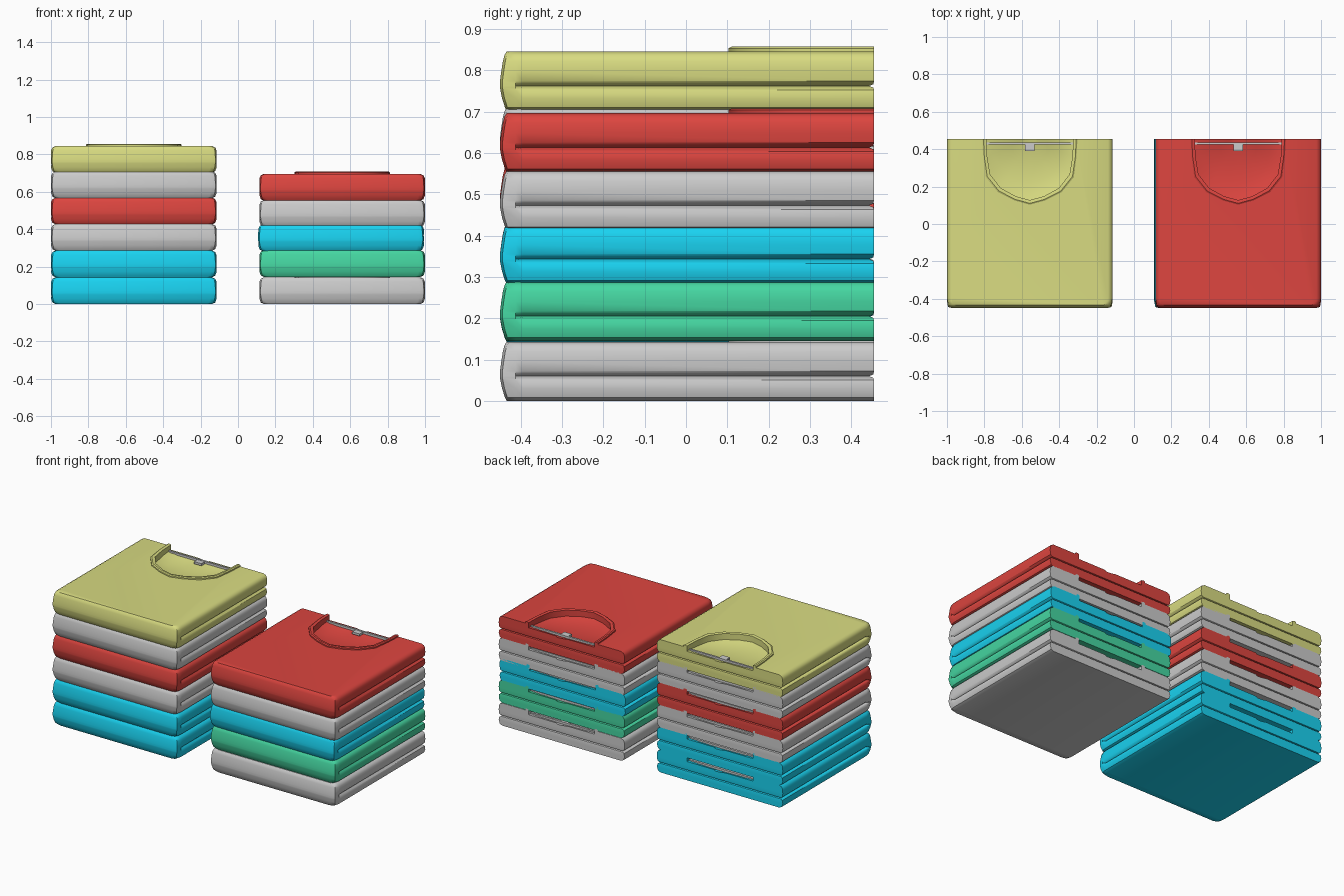
import bpy, bmesh
from mathutils import Vector

if "Cube" in bpy.data.objects:
    bpy.data.objects.remove(bpy.data.objects["Cube"])

COL = {"cyan": (0.01, 0.65, 0.88, 1), "red": (0.72, 0.06, 0.05, 1),
       "green": (0.06, 0.68, 0.36, 1), "yellow": (0.69, 0.71, 0.22, 1)}
mats = {}
for n, c in COL.items():
    mats[n] = bpy.data.materials.new(n + "_cloth")
    mats[n].diffuse_color = c

W, BACK, TOP = 0.443, 0.455, 0.143


def mesh_obj(name, verts, faces):
    me = bpy.data.meshes.new(name)
    bm = bmesh.new()
    vs = [bm.verts.new(v) for v in verts]
    for f in faces:
        bm.faces.new([vs[i] for i in f])
    bmesh.ops.recalc_face_normals(bm, faces=bm.faces)
    bm.to_mesh(me)
    bm.free()
    ob = bpy.data.objects.new(name, me)
    bpy.context.collection.objects.link(ob)
    return ob


def loft(name, rings, closed_loop=True):
    n = len(rings[0])
    faces = [tuple(range(n)), tuple((len(rings) - 1) * n + i for i in range(n))]
    for r in range(len(rings) - 1):
        for i in range(n):
            j = (i + 1) % n
            faces.append((r * n + i, r * n + j, (r + 1) * n + j, (r + 1) * n + i))
    return mesh_obj(name, [p for r in rings for p in r], faces)


def smooth(ob, angle):
    bpy.ops.object.select_all(action='DESELECT')
    ob.select_set(True)
    bpy.context.view_layer.objects.active = ob
    bpy.ops.object.shade_smooth_by_angle(angle=angle)


def mirror_u(half):
    return [(-x, y) for x, y in half] + [(x, y) for x, y in half[-2::-1]]


def box(name, lo, hi):
    x0, y0, z0 = lo
    x1, y1, z1 = hi
    return loft(name, [[(x0, y0, z), (x1, y0, z), (x1, y1, z), (x0, y1, z)] for z in (z0, z1)])


# Neckline outlines
outer = mirror_u([(.255, .455), (.25, .36), (.235, .25), (.17, .17), (.08, .125), (0, .103)])
inner = mirror_u([(.232, .455), (.228, .36), (.212, .265), (.155, .192), (.075, .148), (0, .128)])

# Folded body: levels of (z, side inset, front-corner inset, front y, back inset)
levels = [(0, .025, .025, -.434, 0), (.008, .008, .010, -.438, 0), (.03, 0, .004, -.445, 0),
          (.050, .004, .001, -.449, 0), (.056, .012, 0, -.450, .002), (.060, .025, 0, -.450, .012),
          (.064, .012, 0, -.450, .002), (.072, .003, 0, -.450, 0), (.095, 0, .002, -.447, 0),
          (.12, .001, .004, -.443, 0), (.135, .008, .010, -.439, 0), (TOP, .025, .025, -.434, 0)]
rings = []
for z, d, c, yf, b in levels:
    half = [(W - d, BACK - b), (W - d, -.395), (W - c, -.412), (W - c - .006, yf + .006),
            (W - c - .03, yf)]
    rings.append([(x, y, z) for x, y in half] + [(-x, y, z) for x, y in reversed(half)])
body = loft("shirt_body", rings)

# Neck hollow, cut as a shallow bowl open at the back
cut_rings = []
for s, z in ((1, .2), (1, .118), (.88, .105), (.7, .095), (.4, .09), (.15, .088)):
    ring = []
    for (xo, yo), (xi, yi) in zip(outer, inner):
        x, y = (xo + xi) / 2 * s, BACK + ((yo + yi) / 2 - BACK) * s
        t = max(0, (y - .28) / .175) ** 2
        zz = z if z > .15 else z + (.119 - z) * t
        ring.append((x, y, zz))
    e0, e1 = ring[0], ring[-1]
    ring = [(e0[0], .5, e0[2])] + ring + [(e1[0], .5, e1[2])]
    cut_rings.append(ring)
cutter = loft("neck_cutter", cut_rings)
cutter.hide_render = True
mod = body.modifiers.new("neck", 'BOOLEAN')
mod.operation, mod.solver, mod.object = 'DIFFERENCE', 'EXACT', cutter
bpy.context.view_layer.objects.active = body
bpy.ops.object.modifier_apply(modifier="neck")
bpy.data.objects.remove(cutter)

# Raised collar rib
sections = [[(xo, yo, .125), (xo, yo, .151), (xo * .7 + xi * .3, yo * .7 + yi * .3, .155),
             (xi, yi, .152), (xi, yi, .105)] for (xo, yo), (xi, yi) in zip(outer, inner)]
collar = loft("collar", sections)

# Neck tape and blank care tag
tape = box("neck_tape", (-.235, .424, .112), (.235, .436, .126))
tag = box("neck_tag", (-.026, .39, .110), (.026, .426, .124))

smooth(body, 0.7)
smooth(collar, 0.6)
parts = [body, collar, tape, tag]

# Two stacks of shirts: (name, centre x, [(colour, base z, x shift)])
stacks = [("left", -.557, [("cyan", 0, 0), ("cyan", .143, 0), (None, .285, 0), ("red", .426, 0),
                           (None, .566, 0), ("yellow", .702, 0)]),
          ("right", .557, [(None, 0, 0), ("green", .145, 0), ("cyan", .283, -.006),
                           (None, .413, 0), ("red", .553, 0)])]
for side, cx, shirts in stacks:
    for k, (colour, z, dx) in enumerate(shirts):
        for p in parts:
            ob = bpy.data.objects.new(f"{side}_{p.name}_{k + 1}", p.data.copy())
            ob.location = Vector((cx + dx, 0, z))
            bpy.context.collection.objects.link(ob)
            if colour and p in (body, collar):
                ob.data.materials.clear()
                ob.data.materials.append(mats[colour])
for p in parts:
    bpy.data.objects.remove(p)

for m in bpy.data.materials:
    if m.users and not m.is_grease_pencil:
        m.use_nodes = True
        m.node_tree.nodes["Principled BSDF"].inputs["Base Color"].default_value = m.diffuse_color
